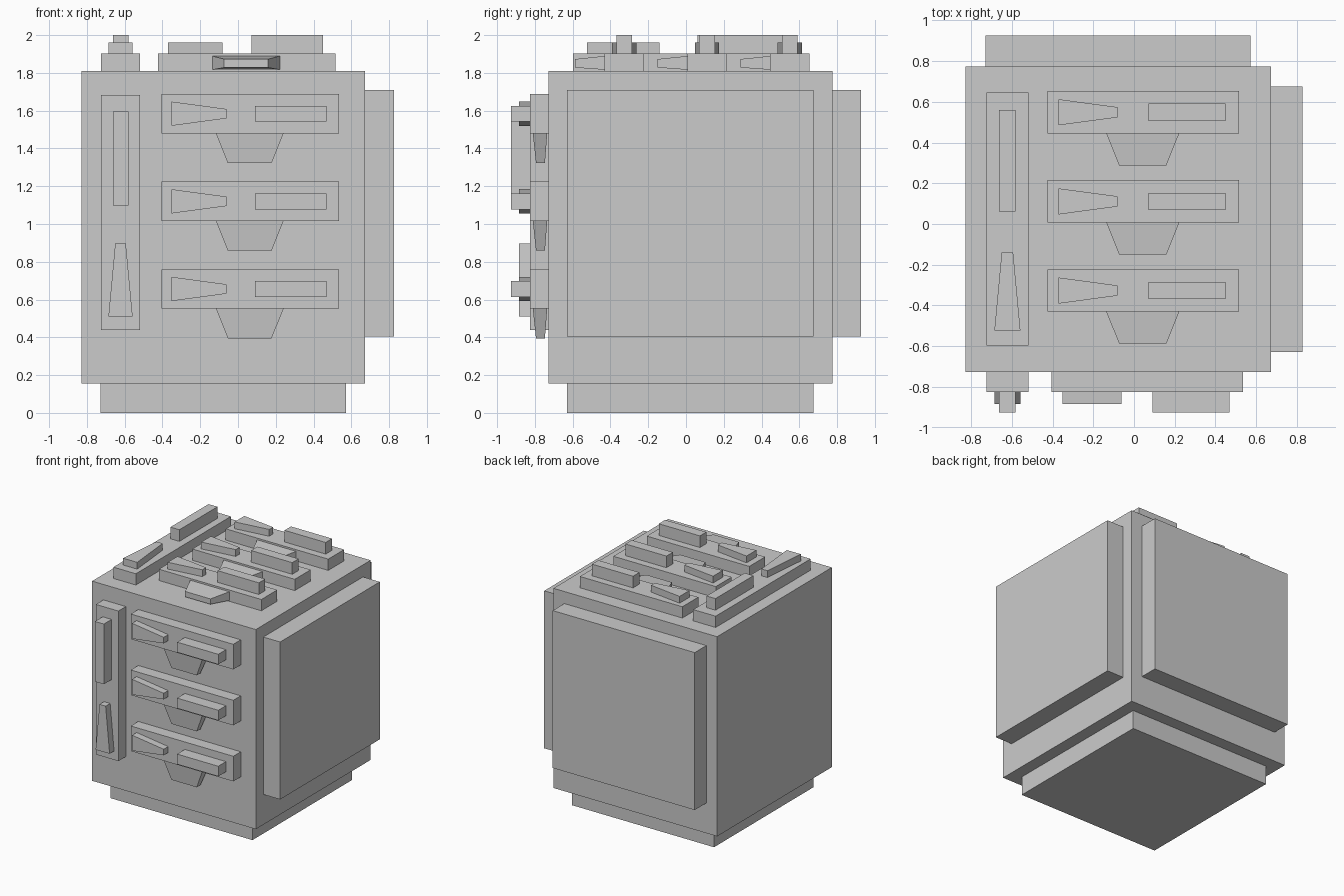
import bpy, bmesh
from mathutils import Vector

if "Cube" in bpy.data.objects:
    bpy.data.objects.remove(bpy.data.objects["Cube"])


def hull(name, pts):
    """Convex solid through the given corner points."""
    bm = bmesh.new()
    for p in pts:
        bm.verts.new(p)
    bmesh.ops.convex_hull(bm, input=bm.verts[:])
    bmesh.ops.dissolve_limit(bm, angle_limit=0.001, verts=bm.verts[:], edges=bm.edges[:])
    bmesh.ops.recalc_face_normals(bm, faces=bm.faces[:])
    me = bpy.data.meshes.new(name)
    bm.to_mesh(me)
    bm.free()
    ob = bpy.data.objects.new(name, me)
    bpy.context.collection.objects.link(ob)
    return ob


def box(name, x, y, z):
    return hull(name, [(a, b, c) for a in x for b in y for c in z])


# Mappings from face coordinates (across, up, outward) to the model
def on_front(u, v, w):
    return Vector((u, -0.728 - w, v))


def on_top(u, v, w):
    return Vector((u, v, 1.81 + w * 0.955))


def prism(name, place, outline, w0, w1):
    return hull(name, [place(u, v, w) for u, v in outline for w in (w0, w1)])


def rect(u0, u1, v0, v1):
    return [(u0, v0), (u1, v0), (u1, v1), (u0, v1)]


def control_row(side, place, u, v):
    """Horizontal bar with a wedge, a block and a tapered tab beneath."""
    prism(side + "_bar", place, rect(u - 0.47, u + 0.47, v - 0.104, v + 0.104), 0, 0.098)
    prism(side + "_wedge", place, [(u - 0.417, v - 0.064), (u - 0.127, v - 0.025),
          (u - 0.127, v + 0.025), (u - 0.417, v + 0.064)], 0.098, 0.157)
    prism(side + "_block", place, rect(u + 0.026, u + 0.403, v - 0.042, v + 0.042), 0.098, 0.199)
    ends = [(0.179, v - 0.104, 0.007, 0.083), (0.116, v - 0.261, 0.019, 0.066)]
    hull(side + "_tab", [place(u - 0.003 + s * h, vv, w)
         for h, vv, w0, w1 in ends for s in (-1, 1) for w in (w0, w1)])


def control_column(side, place, v):
    """Upright bar with a long block above a wedge."""
    u = -0.622
    prism(side + "_column", place, rect(u - 0.103, u + 0.103, v - 1.146, v + 0.098), 0, 0.098)
    prism(side + "_column_block", place, rect(u - 0.041, u + 0.041, v - 0.487, v + 0.012), 0.098, 0.199)
    prism(side + "_column_wedge", place, [(u - 0.064, v - 1.073), (u + 0.064, v - 1.073),
          (u + 0.028, v - 0.688), (u - 0.028, v - 0.688)], 0.098, 0.157)


# Body, base and outer panels
box("body", (-0.828, 0.673), (-0.728, 0.775), (0.155, 1.81))
box("base", (-0.729, 0.573), (-0.629, 0.674), (0, 0.155))
box("right_panel", (0.673, 0.827), (-0.629, 0.676), (0.405, 1.71))
box("back_panel", (-0.729, 0.573), (0.775, 0.927), (0.405, 1.71))

# Matching control groups on the front and the top
for side, place, u, v, pitch in (("front", on_front, 0.065, 1.584, 0.464),
                                 ("top", on_top, 0.046, 0.549, 0.438)):
    for i in range(3):
        control_row(side, place, u, v - i * pitch)
    control_column(side, place, v)
